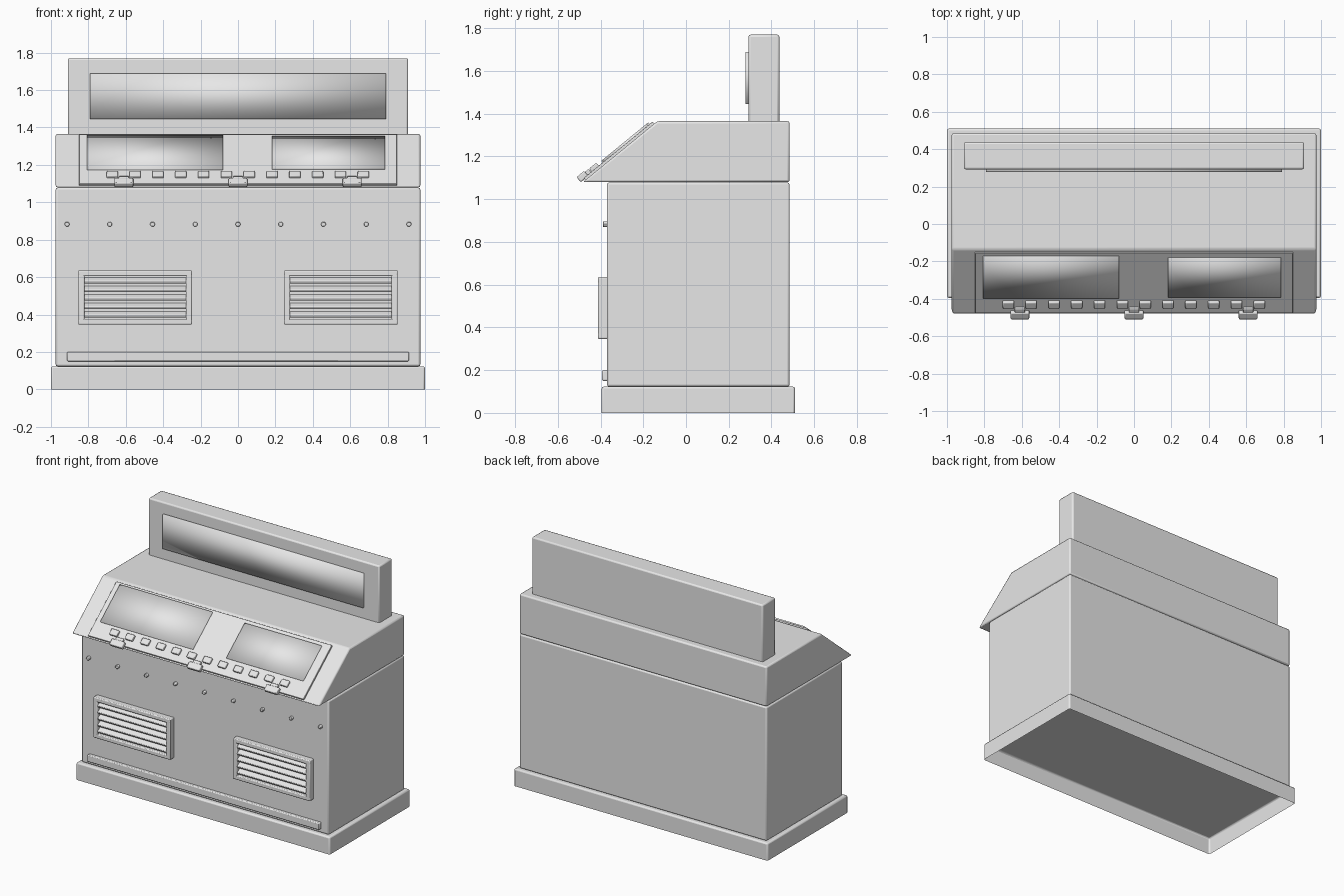
import bpy, bmesh, math
from mathutils import Matrix, Vector

if "Cube" in bpy.data.objects:
    bpy.data.objects.remove(bpy.data.objects["Cube"], do_unlink=True)

grey = bpy.data.materials.new("light_grey")
grey.use_nodes = True
grey.diffuse_color = (0.8, 0.8, 0.8, 1)
grey.node_tree.nodes["Principled BSDF"].inputs["Base Color"].default_value = (0.8, 0.8, 0.8, 1)


def finish(name, bm, bevel=0.0, matrix=None, soft=False):
    """Turn a bmesh into an object with optional rounded edges."""
    bmesh.ops.recalc_face_normals(bm, faces=bm.faces)
    mesh = bpy.data.meshes.new(name)
    bm.to_mesh(mesh)
    bm.free()
    mesh.materials.append(grey)
    obj = bpy.data.objects.new(name, mesh)
    bpy.context.collection.objects.link(obj)
    if matrix:
        obj.matrix_world = matrix
    if bevel:
        mod = obj.modifiers.new("rounded_edges", 'BEVEL')
        mod.width, mod.segments = bevel, 2
        mod.limit_method = 'ANGLE'
    bpy.context.view_layer.objects.active = obj
    bpy.ops.object.select_all(action='DESELECT')
    obj.select_set(True)
    if soft:
        bpy.ops.object.shade_smooth()
    else:
        bpy.ops.object.shade_smooth_by_angle(angle=math.radians(30))
    return obj


def box(name, x, y, z, bevel=0.0, matrix=None, soft=False, open_bottom=False):
    """Box from (min, max) ranges on each axis."""
    bm = bmesh.new()
    bmesh.ops.create_cube(bm, size=1)
    for v in bm.verts:
        v.co = Vector([a + (b - a) * (c + 0.5) for (a, b), c in zip((x, y, z), v.co)])
    if open_bottom:
        low = [f for f in bm.faces if f.calc_center_median().z < z[0] + 1e-4]
        bmesh.ops.delete(bm, geom=low, context='FACES_ONLY')
    return finish(name, bm, bevel, matrix, soft)


# Plinth (hollow underneath) and main cabinet
box("plinth", (-1, 1), (-0.395, 0.51), (0, 0.123), 0.01, open_bottom=True)
box("cabinet", (-0.975, 0.975), (-0.37, 0.485), (0.123, 1.078), 0.01)

# Hood with sloping front
bm = bmesh.new()
profile = [(-0.483, 1.08), (0.485, 1.08), (0.485, 1.365), (-0.135, 1.365)]
face = bm.faces.new([bm.verts.new((-0.975, y, z)) for y, z in profile])
side = bmesh.ops.extrude_face_region(bm, geom=[face])["geom"]
bmesh.ops.translate(bm, vec=(1.95, 0, 0), verts=[g for g in side if isinstance(g, bmesh.types.BMVert)])
finish("hood", bm, 0.01)

# Header sign and its screen
box("header", (-0.91, 0.91), (0.292, 0.437), (1.355, 1.77), 0.01)
box("header_screen", (-0.79, 0.79), (0.278, 0.30), (1.445, 1.688), soft=True)

# Sloping control panel: local y runs up the slope, local z points out of it
slope = Matrix.Translation((0, -0.48, 1.083)) @ Matrix.Rotation(math.atan2(0.282, 0.345), 4, 'X')
box("control_panel", (-0.85, 0.85), (0.012, 0.428), (-0.005, 0.012), 0.003, slope)
box("wide_screen", (-0.808, -0.08), (0.125, 0.41), (0, 0.022), 0, slope, True)
box("narrow_screen", (0.182, 0.786), (0.132, 0.40), (0, 0.022), 0, slope, True)
for i in range(12):
    x = -0.672 + i * 0.122
    box(f"button_{i + 1}", (x - 0.03, x + 0.03), (0.058, 0.102), (0, 0.03), 0.006, slope)
for i, x in enumerate((-0.61, 0, 0.61)):
    box(f"latch_{i + 1}", (x - 0.05, x + 0.05), (-0.012, 0.034), (0.005, 0.036), 0.006, slope)
    box(f"latch_stem_{i + 1}", (x - 0.028, x + 0.028), (0.03, 0.055), (0.005, 0.03), 0.004, slope)

# Row of rivets and kick strip
for i in range(9):
    bm = bmesh.new()
    bmesh.ops.create_cone(bm, cap_ends=True, segments=12, radius1=0.013, radius2=0.013, depth=0.03)
    place = Matrix.Translation((-0.914 + i * 0.2285, -0.374, 0.883)) @ Matrix.Rotation(math.pi / 2, 4, 'X')
    finish(f"rivet_{i + 1}", bm, 0.004, place)
box("kick_strip", (-0.914, 0.914), (-0.393, -0.36), (0.15, 0.2), 0.006)

# Vents: four frame bars and five tilted slats each
for label, cx in (("right", -0.55), ("left", 0.55)):
    l, r, front = cx - 0.304, cx + 0.304, (-0.412, -0.36)
    box(f"{label}_vent_top", (l, r), front, (0.605, 0.636), 0.006)
    box(f"{label}_vent_bottom", (l, r), front, (0.346, 0.377), 0.006)
    box(f"{label}_vent_side_a", (l, l + 0.033), front, (0.35, 0.632), 0.006)
    box(f"{label}_vent_side_b", (r - 0.033, r), front, (0.35, 0.632), 0.006)
    for i in range(5):
        tilt = Matrix.Translation((cx, -0.388, 0.4 + i * 0.0455)) @ Matrix.Rotation(math.radians(30), 4, 'X')
        box(f"{label}_vent_slat_{i + 1}", (-0.275, 0.275), (-0.02, 0.02), (-0.009, 0.009), 0.004, tilt)
